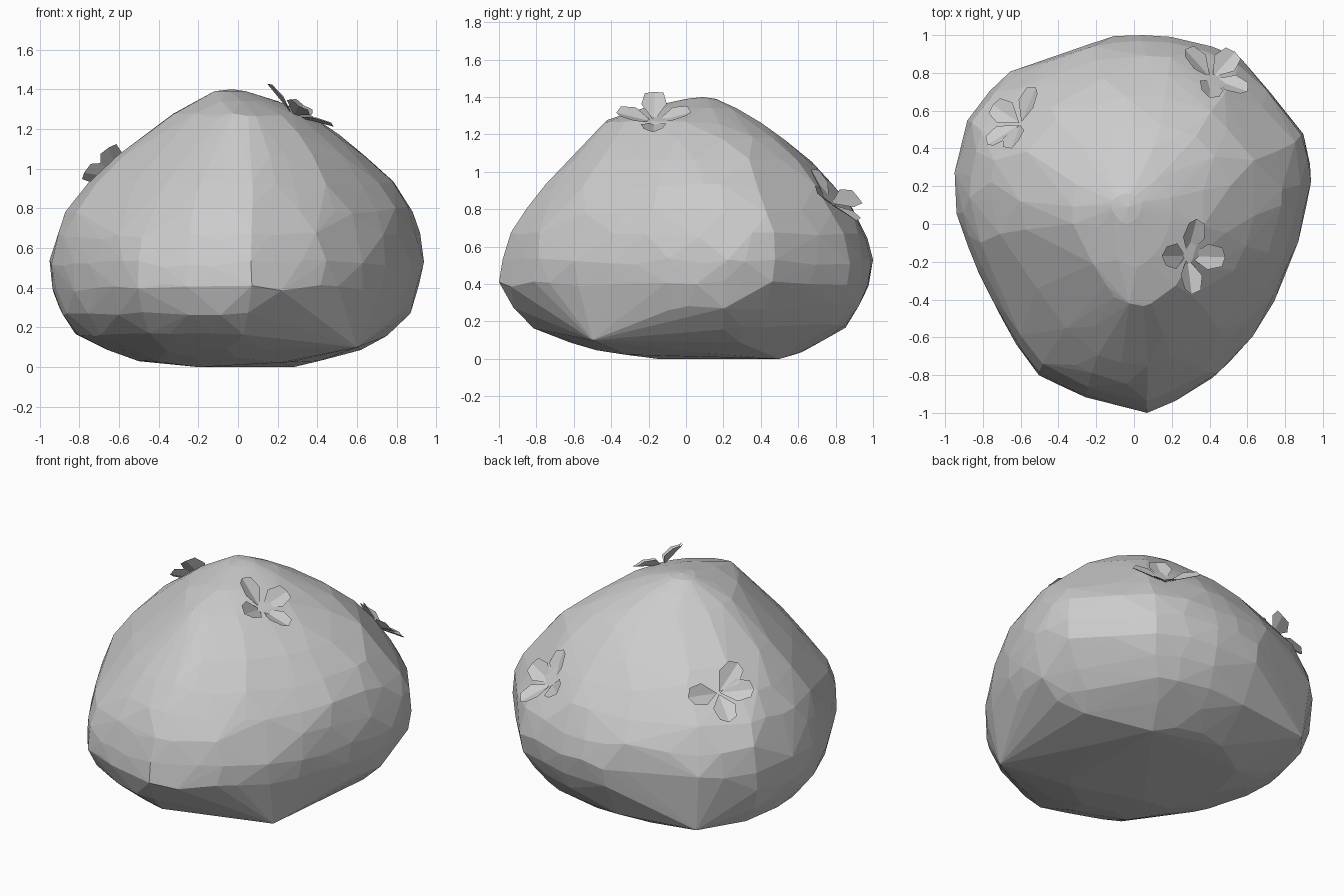
import bpy
import bmesh
import random
from math import cos, sin, radians
from mathutils import Vector

random.seed(7)
default_cube = bpy.data.objects.get("Cube")
if default_cube:
    bpy.data.objects.remove(default_cube, do_unlink=True)

# One stone grey for the boulder and the blossoms
stone = bpy.data.materials.new("stone_grey")
stone.use_nodes = True
grey = (0.6, 0.6, 0.6, 1)
stone.diffuse_color = grey
stone.node_tree.nodes["Principled BSDF"].inputs["Base Color"].default_value = grey


def make_object(name, bm):
    mesh = bpy.data.meshes.new(name)
    bm.to_mesh(mesh)
    bm.free()
    mesh.materials.append(stone)
    obj = bpy.data.objects.new(name, mesh)
    bpy.context.collection.objects.link(obj)
    return obj


# Widest plan outline of the boulder, counter-clockwise from the left side
outline = [
    (.94, .22), (.91, .48), (.57, .88), (.2, 1), (-.1, 1), (-.35, .92),
    (-.65, .81), (-.88, .55), (-.94, .27), (-.93, .05), (-.83, -.25),
    (-.7, -.5), (-.5, -.8), (-.25, -.92), (.07, -1), (.33, -.88),
    (.52, -.73), (.75, -.42), (.88, -.1),
]
# Height, then x and y extents of each level
levels = [
    (.04, -.5, .42, -.48, .62), (.1, -.66, .62, -.64, .74),
    (.17, -.82, .76, -.82, .86), (.28, -.9, .87, -.93, .93),
    (.4, -.94, .92, -1, .98), (.52, -.95, .94, -.99, 1),
    (.66, -.92, .92, -.94, .97), (.79, -.87, .885, -.86, .89),
    (.92, -.76, .79, -.76, .79), (1.05, -.61, .66, -.63, .68),
    (1.17, -.44, .52, -.52, .53), (1.26, -.33, .38, -.44, .4),
    (1.34, -.2, .2, -.23, .27), (1.39, -.12, .04, 0, .16),
]


def fit(value, low, high):
    """Map a value in the range -1 to 1 onto low to high."""
    return low + (value + 1) / 2 * (high - low)


def tuck(p, z):
    """Flatten the upper front right and the lower back left flanks."""
    if z > .7 and p.x < -.4 and p.y < -.15:
        return .92
    if z < .3 and p.x > .7 and p.y > .35:
        return .94
    return 1


# Boulder: roughened rings wrapped in a convex hull for irregular flat facets
bm = bmesh.new()
for z, x_low, x_high, y_low, y_high in levels:
    for i, start in enumerate(outline):
        end = outline[(i + 1) % len(outline)]
        for t in (0, random.uniform(.35, .65)):
            p = Vector(start).lerp(Vector(end), t)
            p *= random.uniform(.985, 1) if t == 0 else random.uniform(.99, 1.015)
            p *= tuck(p, z)
            height = z + random.uniform(-.02, .02) if z < 1.3 else z
            x = fit(max(-1, min(1, p.x / .94)), x_low, x_high)
            y = fit(max(-1, min(1, p.y)), y_low, y_high)
            bm.verts.new((x, y, height))
# Peak, back right shoulder, low corners and the points it rests on
for point in ((-.03, .09, 1.4), (-.58, .51, .95), (-.44, .62, .99),
              (-.62, .78, .17), (.6, -.5, .1), (.07, -1, .41),
              (-.2, -.15, 0), (.28, .5, 0)):
    bm.verts.new(point)
hull = bmesh.ops.convex_hull(bm, input=bm.verts[:])
spare = {v for key in ("geom_interior", "geom_unused") for v in hull[key]
         if isinstance(v, bmesh.types.BMVert)}
bmesh.ops.delete(bm, geom=list(spare), context="VERTS")
make_object("boulder", bm)


# Blossoms: four folded petals tilted up out of the rock surface
def make_blossom(name, centre, normal, headings):
    bm = bmesh.new()
    normal = Vector(normal).normalized()
    for heading in headings:
        flat = Vector((cos(radians(heading)), sin(radians(heading)), 0))
        flat = (flat - normal * flat.dot(normal)).normalized()
        side = normal.cross(flat)
        cup = radians(18)
        along = flat * cos(cup) + normal * sin(cup)
        lift = normal * cos(cup) - flat * sin(cup)

        def at(length, width, rise):
            return bm.verts.new(Vector(centre) + along * length
                                + side * width + lift * rise)

        base, tip = at(.01, 0, 0), at(.21, 0, 0)
        for sign in (1, -1):
            half = [base, at(.11, sign * .068, .02),
                    at(.19, sign * .05, .015), tip]
            bm.faces.new(half if sign < 0 else half[::-1])
    make_object(name, bm)


make_blossom("top_blossom", (.28, -.17, 1.265), (.54, -.04, .84),
             (85, 178, 268, 358))
make_blossom("back_left_blossom", (.41, .77, .83), (.35, .6, .7),
             (140, 52, -35, -112))
make_blossom("back_right_blossom", (-.6, .53, .95), (-.58, .5, .64),
             (60, 143, 222, 290))
